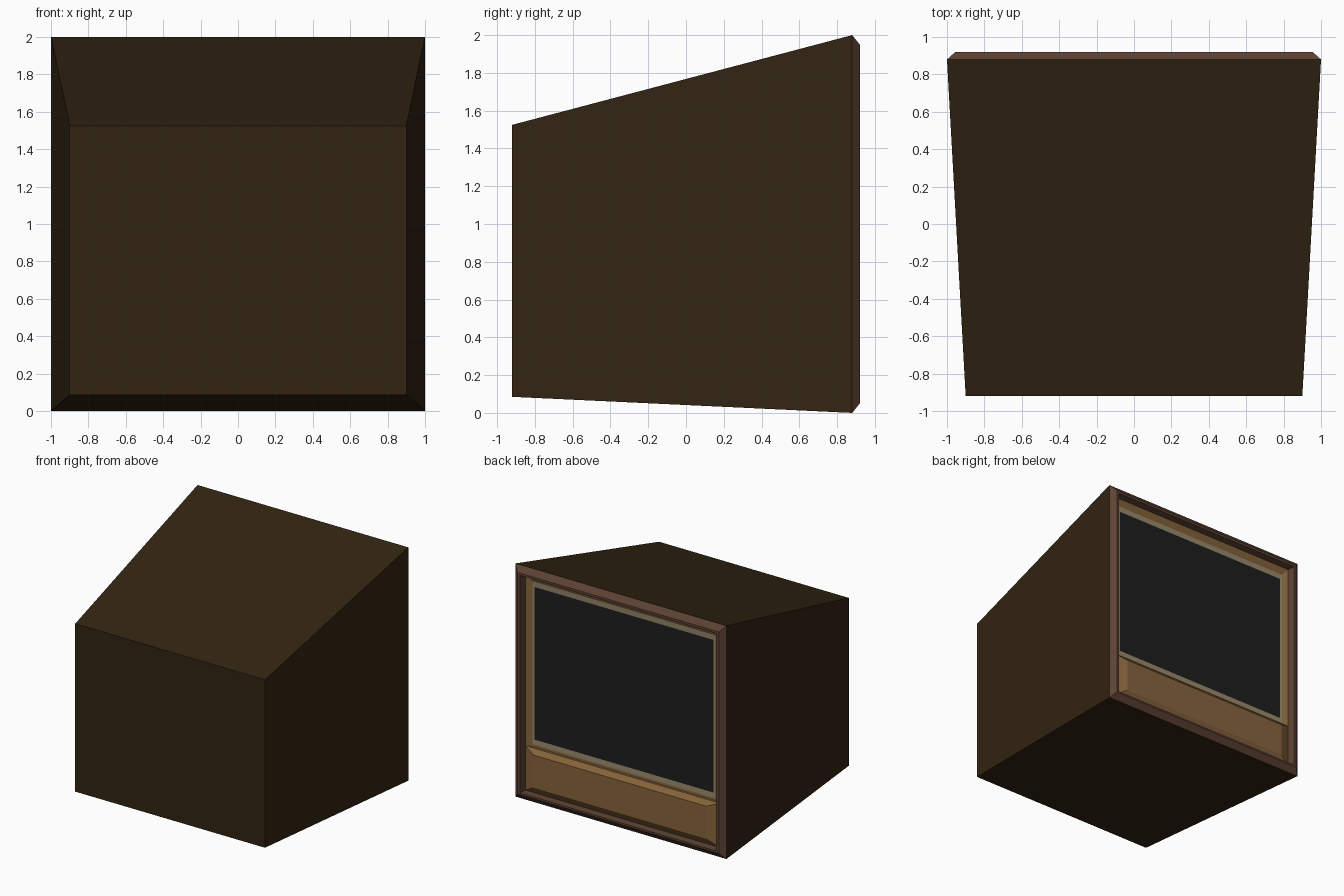
import bpy

if "Cube" in bpy.data.objects:
    bpy.data.objects.remove(bpy.data.objects["Cube"])


def material(name, rgb):
    """Flat material from 0-255 display colour, stored as linear values."""
    def lin(c):
        c /= 255
        return c / 12.92 if c <= 0.04045 else ((c + 0.055) / 1.055) ** 2.4
    m = bpy.data.materials.new(name)
    m.diffuse_color = (*[lin(c) for c in rgb], 1)
    m.use_nodes = True
    m.node_tree.nodes["Principled BSDF"].inputs["Base Color"].default_value = m.diffuse_color
    return m


def rings(name, mat, loops, start_cap=False, end_cap=False):
    """Skin rectangular loops (half width, bottom z, top z, y) in order."""
    verts, faces = [], []
    for h, z0, z1, y in loops:
        verts += [(-h, y, z0), (h, y, z0), (h, y, z1), (-h, y, z1)]
    for i in range(len(loops) - 1):
        a, b = 4 * i, 4 * i + 4
        for k in range(4):
            n = (k + 1) % 4
            faces.append((a + k, b + k, b + n, a + n))
    if start_cap:
        faces.append((0, 1, 2, 3))
    if end_cap:
        e = len(verts) - 4
        faces.append((e + 3, e + 2, e + 1, e))
    me = bpy.data.meshes.new(name)
    me.from_pydata(verts, [], faces)
    me.materials.append(mat)
    ob = bpy.data.objects.new(name, me)
    bpy.context.collection.objects.link(ob)
    return ob


dark_wood = material("dark cabinet wood", (50, 36, 18))
trim = material("reddish brown trim", (94, 67, 52))
tan = material("tan panel", (134, 100, 60))
cream = material("cream bezel", (150, 135, 106))
glass = material("dark screen glass", (30, 30, 30))

# Shared edges between neighbouring parts
rim = (1.0, 0.0, 2.0, 0.88)
recess = (0.92, 0.07, 1.925, 0.86)
bezel_edge = (0.87, 0.47, 1.867, 0.84)
screen_edge = (0.85, 0.513, 1.822, 0.838)

# Tapered cabinet body
rings("cabinet", dark_wood, [(0.9, 0.085, 1.525, -0.92), rim], start_cap=True)

# Chamfered frame around the screen side
rings("frame", trim, [rim, (0.955, 0.05, 1.95, 0.92),
                      (0.93, 0.065, 1.93, 0.92), recess])

# Sloping surround, bezel and screen
rings("surround", tan, [recess, bezel_edge])
rings("bezel", cream, [bezel_edge, screen_edge])
rings("screen", glass, [screen_edge, (0.84, 0.52, 1.815, 0.838)], end_cap=True)

# Raised panel with bevelled edges below the screen
rings("lower_panel", tan, [(0.92, 0.07, 0.45, 0.835), (0.92, 0.07, 0.45, 0.86),
                           (0.82, 0.13, 0.41, 0.895)], end_cap=True)
